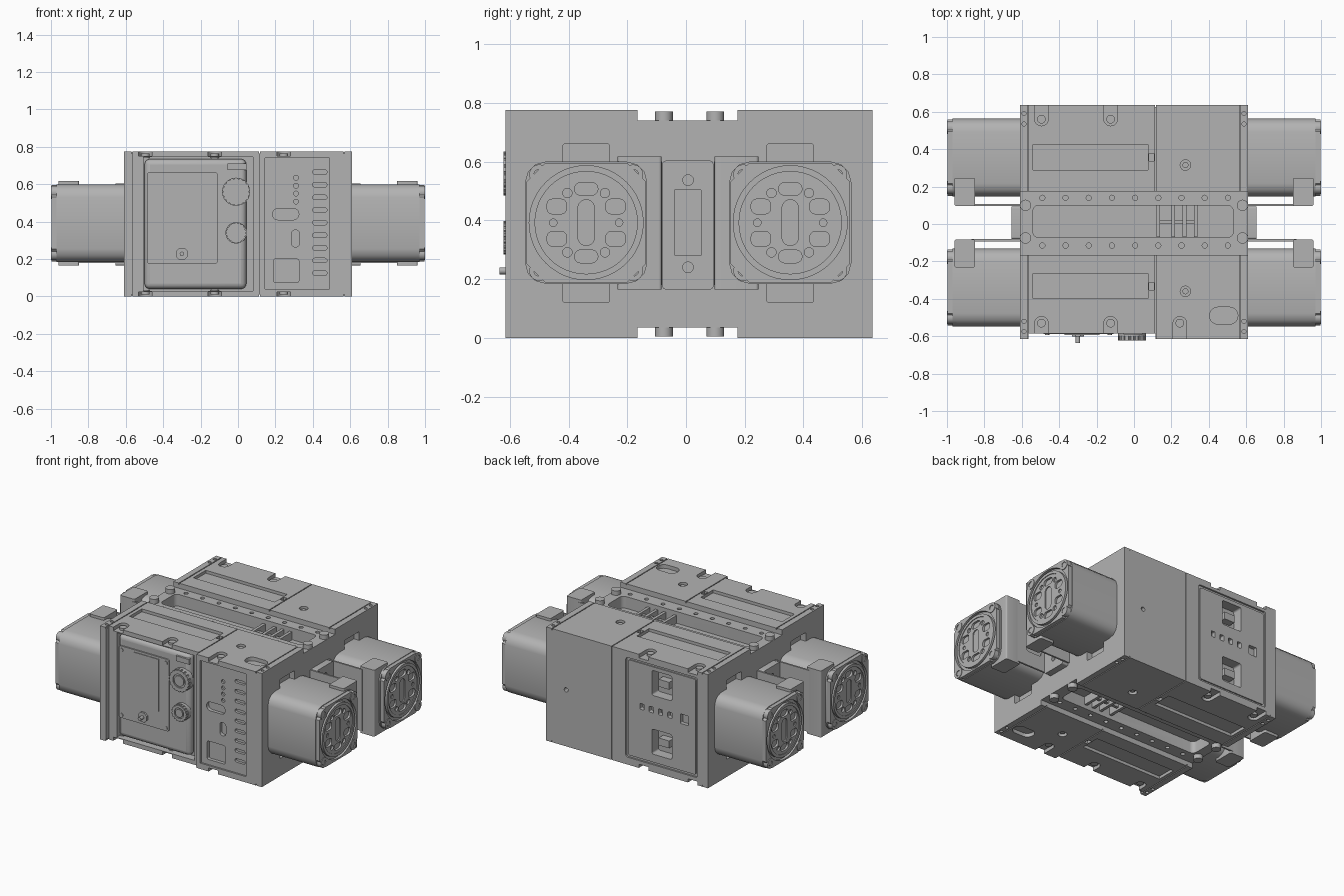
import bpy, bmesh, math

if "Cube" in bpy.data.objects:
    bpy.data.objects.remove(bpy.data.objects["Cube"])

grey = bpy.data.materials.new("machined_grey")
grey.use_nodes = True
COLOUR = (0.45, 0.45, 0.45, 1)
grey.diffuse_color = COLOUR
grey.node_tree.nodes["Principled BSDF"].inputs["Base Color"].default_value = COLOUR
H = 0.775          # body height
MID = H / 2


# 2D outlines
def rect(u0, u1, v0, v1):
    return [(u0, v0), (u1, v0), (u1, v1), (u0, v1)]


def circle(u, v, r, n=24):
    return [(u + r * math.cos(2 * math.pi * i / n), v + r * math.sin(2 * math.pi * i / n)) for i in range(n)]


def rounded(u0, u1, v0, v1, r, n=5):
    pts = []
    r = min(r, (u1 - u0) / 2 - 1e-4, (v1 - v0) / 2 - 1e-4)
    centres = [(u1 - r, v1 - r), (u0 + r, v1 - r), (u0 + r, v0 + r), (u1 - r, v0 + r)]
    for k, (cu, cv) in enumerate(centres):
        for i in range(n + 1):
            a = (k + i / n) * math.pi / 2
            pts.append((cu + r * math.cos(a), cv + r * math.sin(a)))
    return pts


def octagon(u, v, h, c):
    return rounded(u - h, u + h, v - h, v + h, c, 1)


# Extrude an outline along an axis between two positions
def prism(axis, pts, a, b):
    place = {"x": lambda u, v, w: (w, u, v), "y": lambda u, v, w: (u, w, v), "z": lambda u, v, w: (u, v, w)}[axis]
    return [place(u, v, a) for u, v in pts], [place(u, v, b) for u, v in pts]


def both_faces(prisms):
    """Repeat prisms on the underside."""
    flip = lambda ring: [(x, y, H - z) for x, y, z in ring]
    return prisms + [(flip(lo), flip(hi)) for lo, hi in prisms]


def mesh_object(name, prisms):
    bm = bmesh.new()
    for lo, hi in prisms:
        a = [bm.verts.new(p) for p in lo]
        b = [bm.verts.new(p) for p in hi]
        bm.faces.new(a)
        bm.faces.new(b)
        for i in range(len(a)):
            j = (i + 1) % len(a)
            bm.faces.new((a[i], a[j], b[j], b[i]))
    bmesh.ops.recalc_face_normals(bm, faces=bm.faces)
    me = bpy.data.meshes.new(name)
    bm.to_mesh(me)
    bm.free()
    me.materials.append(grey)
    ob = bpy.data.objects.new(name, me)
    bpy.context.collection.objects.link(ob)
    return ob


def build(name, prisms, cuts=(), mirror=False, bevel=0):
    ob = mesh_object(name, prisms)
    bpy.ops.object.select_all(action="DESELECT")
    ob.select_set(True)
    bpy.context.view_layer.objects.active = ob
    for group in cuts:
        cutter = mesh_object("cutter", group)
        cutter.hide_render = True
        mod = ob.modifiers.new("cut", "BOOLEAN")
        mod.operation, mod.solver, mod.object = "DIFFERENCE", "EXACT", cutter
        bpy.ops.object.modifier_apply(modifier=mod.name)
        bpy.data.objects.remove(cutter)
    if bevel:
        mod = ob.modifiers.new("bevel", "BEVEL")
        mod.width, mod.segments = bevel, 4
    if mirror:
        mod = ob.modifiers.new("mirror", "MIRROR")
        mod.use_mirror_merge = False
    bpy.ops.object.shade_smooth_by_angle(angle=math.radians(32))
    return ob


# Main housing: channels and stepped front first, then grooves and details
TOP = 0.9
steps = both_faces([prism("z", rect(-0.7, 0.7, -0.165, 0.175), 0.74, TOP)])
front_step = [prism("z", rect(-0.565, 0.115, -0.8, -0.585), -0.1, TOP)]
bay = [prism("y", rect(-0.505, 0.08, 0.03, 0.745), -0.7, -0.53),
       prism("y", rect(0.145, 0.49, 0.04, 0.74), -0.7, -0.603),
       prism("y", rounded(-0.53, 0.01, 0.05, 0.73, 0.015), 0.623, 0.8)]
seam_top = both_faces([prism("z", rect(x - 0.003, x + 0.003, y0, y1), 0.765, TOP)
                       for x in (-0.567, 0.115, 0.567) for y0, y1 in ((-0.8, -0.165), (0.175, 0.8))])
seam_ends = [prism("y", rect(0.112, 0.118, -0.1, TOP), 0.625, 0.8)]

top_cuts = [prism("z", rounded(-0.54, 0.53, -0.072, 0.1, 0.03), 0.66, TOP)]
for x in (-0.495, -0.125):
    top_cuts += [prism("z", rounded(x - 0.036, x + 0.036, y0, y1, 0.035), 0.75, TOP)
                 for y0, y1 in ((0.525, 0.8), (-0.8, -0.495))]
top_cuts += [prism("z", rounded(0.209, 0.281, -0.8, -0.495, 0.035), 0.75, TOP),
             prism("z", rounded(0.405, 0.555, -0.535, -0.445, 0.042), 0.75, TOP)]
for y in (0.357, -0.332):
    top_cuts += [prism("z", rect(-0.54, 0.075, y - 0.067, y + 0.067), 0.755, TOP),
                 prism("z", rect(0.08, 0.108, y - 0.02, y + 0.02), 0.755, TOP)]
top_cuts += [prism("z", circle(0.275, y, 0.028), 0.75, TOP) for y in (0.315, -0.36)]
for x in (-0.588, 0.588):
    top_cuts += [prism("z", circle(x, y, 0.011, 12), 0.75, TOP) for y in (0.59, 0.535, -0.575, -0.52)]
for y in (0.14, -0.115):
    top_cuts += [prism("z", circle(-0.49 + 0.124 * i, y, 0.014, 12), 0.72, TOP) for i in range(9)]

# Side pockets above and below each drive
side_cuts = []
for s in (-1, 1):
    for y in (-0.34, 0.355):
        for z0, z1 in ((0.12, 0.25), (0.53, 0.66)):
            side_cuts.append(prism("x", rounded(y - 0.08, y + 0.08, z0, z1, 0.008), s * 0.57, s * 0.8))

# Control panel ports, lamps and vents
panel_cuts = [prism("y", rounded(0.40, 0.475, 0.113 + 0.0675 * i, 0.137 + 0.0675 * i, 0.01), -0.7, -0.585)
              for i in range(9)]
panel_cuts += [prism("y", circle(0.31, z, 0.013, 12), -0.7, -0.59) for z in (0.635, 0.592, 0.55, 0.507)]
panel_cuts += [prism("y", rounded(0.185, 0.325, 0.41, 0.47, 0.028), -0.7, -0.58),
               prism("y", rounded(0.285, 0.33, 0.265, 0.355, 0.02), -0.7, -0.58),
               prism("y", rounded(0.19, 0.325, 0.075, 0.2, 0.01), -0.7, -0.58)]

# Rear sockets, small ports and screw hole
rear_cuts = [prism("y", rounded(-0.335, -0.185, z0, z0 + 0.17, 0.012), 0.56, 0.8) for z0 in (0.52, 0.12)]
rear_cuts += [prism("y", rounded(x - 0.016, x + 0.016, 0.4, 0.44, 0.006), 0.6, 0.8)
              for x in (-0.11, -0.18, -0.25, -0.32)]
rear_cuts += [prism("y", rounded(-0.46, -0.4, 0.385, 0.45, 0.006), 0.605, 0.8),
              prism("y", circle(0.46, 0.385, 0.015, 12), 0.6, 0.8)]

build("main_housing", [prism("z", rect(-0.61, 0.61, -0.615, 0.635), 0, H)],
      [steps, front_step, bay, seam_top, seam_ends, both_faces(top_cuts), side_cuts + panel_cuts + rear_cuts])

# Rear panel raised plate and socket lips
build("rear_panel", [prism("y", rounded(-0.515, -0.005, 0.065, 0.715, 0.012), 0.615, 0.631)], [rear_cuts])
build("socket_tongues", [prism("y", rect(-0.3, -0.22, z, z + 0.05), 0.56, 0.61) for z in (0.58, 0.18)])

# Screws in the notches and channel corners
screws = [prism("z", circle(x, y, 0.023), 0.74, 0.765) for x in (-0.495, -0.125) for y in (0.56, -0.53)]
screws += [prism("z", circle(0.245, -0.53, 0.023), 0.74, 0.765)]
screws += [prism("z", circle(x, y, 0.03), 0.73, 0.77) for x in (-0.58, 0.58) for y in (-0.075, 0.1)]
screws += [prism("z", circle(0.275, y, 0.016), 0.74, 0.765) for y in (0.315, -0.36)]
build("housing_screws", both_faces(screws))

# Grille bars inside the channel slot
bars = [prism("z", rect(x, x + 0.02, -0.07, 0.098), 0.65, 0.715) for x in (0.12, 0.2, 0.26, 0.32)]
bars += [prism("z", rect(0.14, 0.32, 0.0, 0.02), 0.65, 0.7)]
build("channel_grille", both_faces(bars))

# Front bay: rounded module, cover plates, screws and knobs
build("front_module", [prism("y", rect(-0.5, 0.045, 0.04, 0.735), -0.58, -0.52)], bevel=0.03)
build("front_cover", [prism("y", rounded(-0.485, -0.11, 0.175, 0.665, 0.012), -0.589, -0.57),
                      prism("y", rect(-0.372, -0.185, 0.295, 0.65), -0.593, -0.58)])
build("cover_screws", [prism("y", circle(x, z, 0.012, 12), -0.594, -0.58)
                       for x in (-0.465, -0.13) for z in (0.195, 0.64)])
build("latch_plate", [prism("y", rect(-0.055, 0.045, 0.675, 0.71), -0.592, -0.57)])
for name, z, r in (("upper_knob", 0.56, 0.075), ("lower_knob", 0.34, 0.057)):
    grips = [prism("y", circle(-0.01 + r * math.cos(a), z + r * math.sin(a), 0.006, 8), -0.7, -0.6)
             for a in [i * math.pi / 9 for i in range(18)]]
    build(name, [prism("y", circle(-0.01, z, r, 36), -0.622, -0.57)],
          [grips + [prism("y", circle(-0.01, z, r * 0.62), -0.7, -0.614)]])
    build(name + "_centre", [prism("y", circle(-0.01, z, r * 0.48), -0.622, -0.6)])
build("toggle_switch", [prism("y", octagon(-0.3, 0.228, 0.032, 0.018), -0.602, -0.58),
                        prism("y", circle(-0.3, 0.228, 0.012, 12), -0.635, -0.59)])

# Drives on each side
for label, cy in (("front", -0.34), ("back", 0.355)):
    z = 0.392
    q = [(a, b) for a in (-1, 1) for b in (-1, 1)]
    build(label + "_drive_body", [prism("x", rounded(cy - 0.208, cy + 0.208, z - 0.208, z + 0.208, 0.07, 3), 0.57, 0.97)],
          mirror=True)
    build(label + "_drive_flange", [prism("x", octagon(cy, z, 0.204, 0.065), 0.965, 0.996)],
          [[prism("x", circle(cy, z, 0.194, 48), 0.978, 1.1)]], True)
    build(label + "_drive_ears", [prism("x", circle(cy + 0.16 * a, z + 0.164 * b, 0.034), 0.95, 1.0) for a, b in q],
          [[prism("x", circle(cy + 0.16 * a, z + 0.164 * b, 0.018, 16), 0.988, 1.1) for a, b in q]], True)
    pockets = [prism("x", rounded(cy - 0.028, cy + 0.028, z - 0.078, z + 0.078, 0.028), 0.985, 1.1)]
    for s in (-1, 1):
        pockets += [prism("x", rounded(cy - 0.04, cy + 0.04, z + s * 0.115 - 0.022, z + s * 0.115 + 0.022, 0.022), 0.975, 1.1),
                    prism("x", circle(cy + s * 0.112, z, 0.013, 12), 0.985, 1.1)]
    for a, b in q:
        u, v = cy + a * 0.1, z + b * 0.055
        pockets += [prism("x", rounded(u - 0.033, u + 0.033, v - 0.025, v + 0.025, 0.018), 0.975, 1.1),
                    prism("x", circle(cy + a * 0.064, z + b * 0.101, 0.016, 16), 0.98, 1.1)]
    build(label + "_drive_disc", [prism("x", circle(cy, z, 0.176, 48), 0.96, 0.997)],
          [[prism("x", circle(cy, z, 0.157, 48), 0.992, 1.1)], pockets], True)

    # Clamp block and thin arm on the inner side of the drive
    s = -1 if cy < 0 else 1
    y0, y1 = sorted((0.007 + s * 0.09, 0.007 + s * 0.24))
    build(label + "_clamp", [prism("z", rounded(0.85, 0.96, y0, y1, 0.01), 0.165, 0.618)], mirror=True)
    y0, y1 = sorted((0.007 + s * 0.088, 0.007 + s * 0.1))
    build(label + "_clamp_arm", [prism("y", rect(0.6, 0.87, 0.18, 0.6), y0, y1)],
          [[prism("y", rounded(0.68, 0.8, 0.28, 0.5, 0.02), -1, 1)]], True)

# Central mount between the drives
build("side_mount", [prism("x", rounded(-0.08, 0.093, 0.165, 0.603, 0.01), 0.6, 0.655)],
      [[prism("x", rounded(-0.04, 0.053, 0.28, 0.505, 0.006), 0.635, 0.8)]
       + [prism("x", circle(0.007, z, 0.018), 0.635, 0.8) for z in (0.24, 0.537)]], True)
